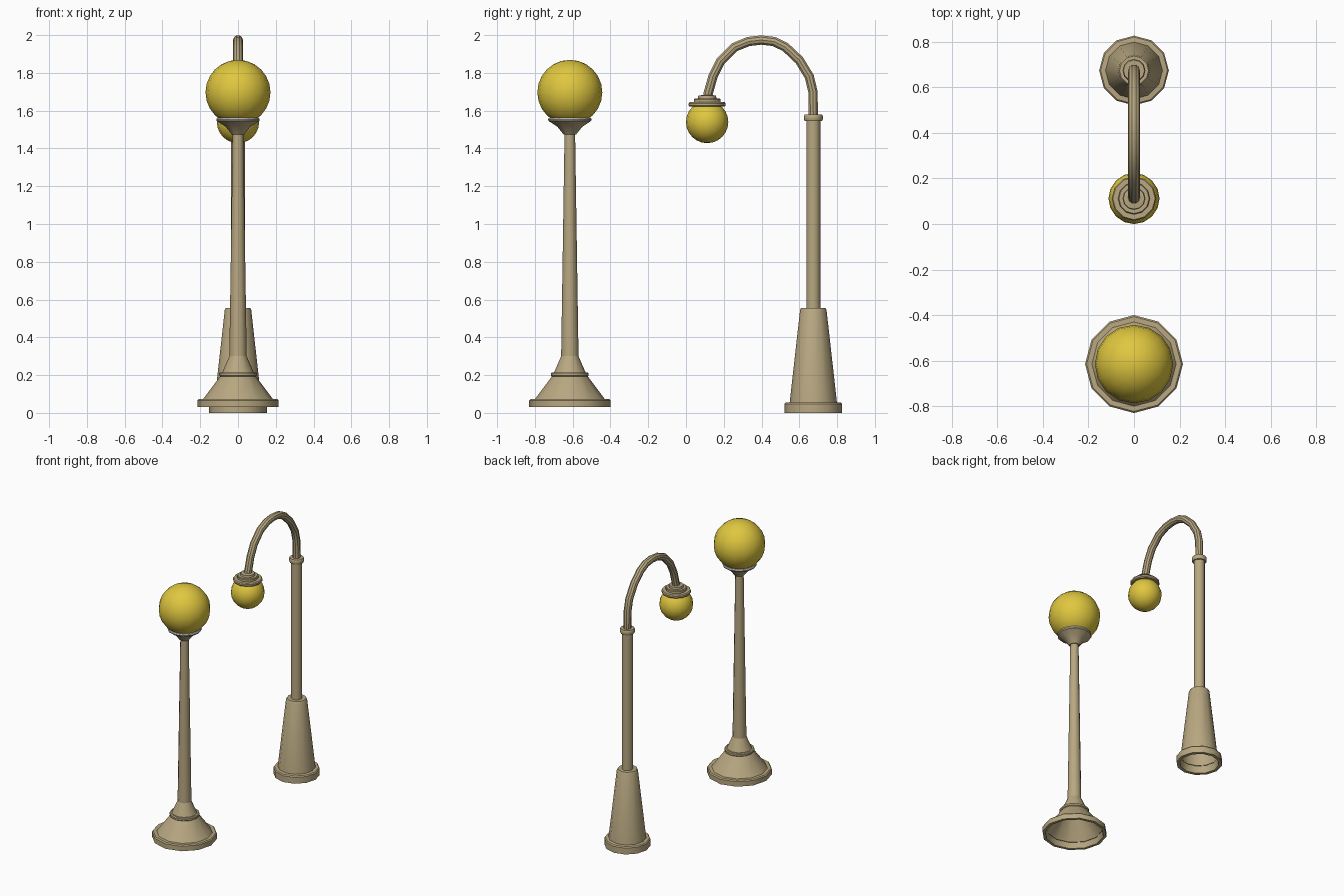
import bpy, bmesh, math

if "Cube" in bpy.data.objects:
    bpy.data.objects.remove(bpy.data.objects["Cube"])

SIDES = 12


def material(name, rgb):
    m = bpy.data.materials.new(name)
    m.diffuse_color = (*rgb, 1)
    m.use_nodes = True
    m.node_tree.nodes["Principled BSDF"].inputs["Base Color"].default_value = m.diffuse_color
    return m


TAN = material("tan metal", (0.48, 0.39, 0.22))
YELLOW = material("yellow glass", (0.74, 0.57, 0.05))
WHITE = material("pale rim", (0.78, 0.76, 0.84))


def smooth(ob, angle=32):
    bpy.ops.object.select_all(action='DESELECT')
    ob.select_set(True)
    bpy.context.view_layer.objects.active = ob
    bpy.ops.object.shade_smooth_by_angle(angle=math.radians(angle))


def lathe(name, y, profile, mat):
    """Turn a (radius, z) profile around the vertical axis at the given y."""
    bm = bmesh.new()
    rings = []
    for r, z in profile:
        rings.append([bm.verts.new((r * math.cos(2 * math.pi * k / SIDES),
                                    r * math.sin(2 * math.pi * k / SIDES), z))
                      for k in range(SIDES)])
    for a, b in zip(rings, rings[1:]):
        for k in range(SIDES):
            n = (k + 1) % SIDES
            bm.faces.new((a[k], a[n], b[n], b[k]))
    me = bpy.data.meshes.new(name)
    bm.to_mesh(me)
    bm.free()
    ob = bpy.data.objects.new(name, me)
    ob.location.y = y
    bpy.context.collection.objects.link(ob)
    me.materials.append(mat)
    smooth(ob)
    return ob


def globe(name, y, z, r):
    bpy.ops.mesh.primitive_uv_sphere_add(segments=16, ring_count=12, radius=r, location=(0, y, z))
    ob = bpy.context.object
    ob.name = name
    ob.data.materials.append(YELLOW)
    smooth(ob, 60)


# --- upright globe lamp ---
Y1 = -0.615
lathe("globe_lamp_base", Y1, [(0.185, 0.07), (0.195, 0.03), (0.215, 0.03), (0.215, 0.066),
                              (0.208, 0.073), (0.185, 0.073), (0.095, 0.193), (0.1, 0.198),
                              (0.1, 0.21), (0.094, 0.215), (0.083, 0.215), (0.046, 0.3)], TAN)
lathe("globe_lamp_pole", Y1, [(0.046, 0.3), (0.028, 1.475)], TAN)
lathe("globe_lamp_cup", Y1, [(0.028, 1.475), (0.034, 1.475), (0.066, 1.515), (0.112, 1.545),
                             (0.115, 1.553)], TAN)
lathe("globe_lamp_rim", Y1, [(0.115, 1.553), (0.112, 1.561), (0.085, 1.561)], WHITE)
globe("globe_lamp_globe", Y1, 1.697, 0.172)

# --- hooked lamp ---
Y2, YH = 0.674, 0.112
lathe("hook_lamp_base", Y2, [(0.12, 0.05), (0.13, 0.0), (0.153, 0.0), (0.153, 0.046),
                             (0.147, 0.054), (0.125, 0.056), (0.07, 0.545), (0.064, 0.556),
                             (0.037, 0.556)], TAN)
lathe("hook_lamp_pole", Y2, [(0.037, 0.55), (0.037, 1.545)], TAN)
lathe("hook_lamp_collar", Y2, [(0.036, 1.545), (0.046, 1.545), (0.05, 1.554), (0.05, 1.571),
                               (0.046, 1.579), (0.02, 1.579)], TAN)

# curved arm swept along a path
path = [(0.674, 1.57), (0.672, 1.70), (0.653, 1.78), (0.60, 1.867), (0.527, 1.936),
        (0.466, 1.966), (0.398, 1.974), (0.33, 1.966), (0.257, 1.936), (0.183, 1.862),
        (0.143, 1.782), (0.117, 1.69), (0.113, 1.66)]
cu = bpy.data.curves.new("hook_lamp_arm", 'CURVE')
cu.dimensions = '3D'
cu.bevel_depth = 0.026
cu.bevel_resolution = 3
sp = cu.splines.new('POLY')
sp.points.add(len(path) - 1)
for p, (y, z) in zip(sp.points, path):
    p.co = (0, y, z, 1)
arm = bpy.data.objects.new("hook_lamp_arm", cu)
bpy.context.collection.objects.link(arm)
cu.materials.append(TAN)
bpy.ops.object.select_all(action='DESELECT')
arm.select_set(True)
bpy.context.view_layer.objects.active = arm
bpy.ops.object.convert(target='MESH')
smooth(bpy.context.object)

# stepped cap and hanging globe
lathe("hook_lamp_cap", YH, [(0.07, 1.621), (0.093, 1.621), (0.098, 1.627), (0.098, 1.638),
                            (0.093, 1.645), (0.07, 1.645), (0.07, 1.66), (0.066, 1.665),
                            (0.049, 1.665), (0.047, 1.68), (0.02, 1.683)], TAN)
globe("hook_lamp_globe", YH, 1.54, 0.112)
